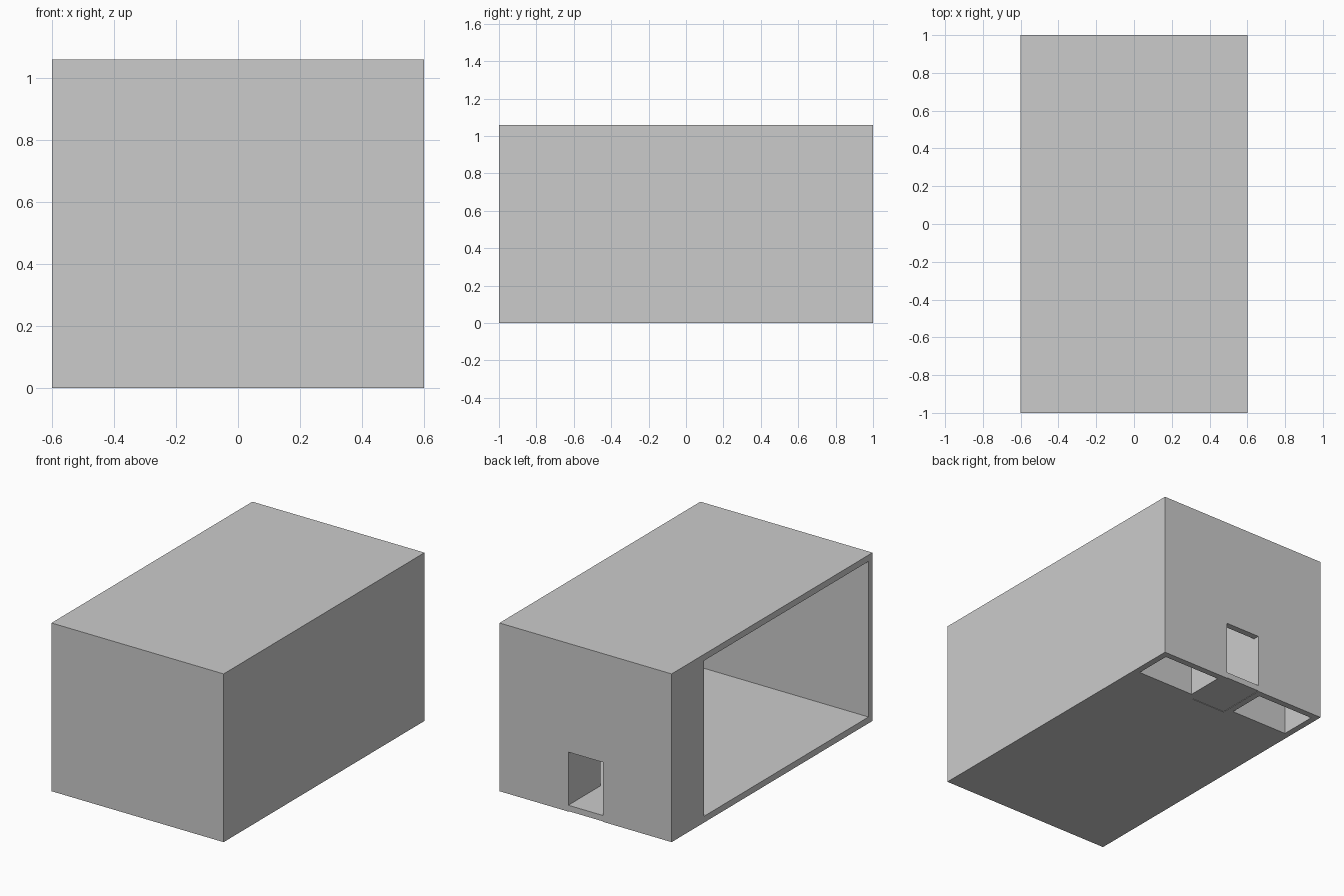
import bpy

if "Cube" in bpy.data.objects:
    bpy.data.objects.remove(bpy.data.objects["Cube"])

W, D, H, T = 0.6, 1.0, 1.06, 0.04     # half width, half depth, height, wall thickness
DOOR, DOOR_TOP = 0.12, 0.375          # half door width, door head height
CLOSET = 0.68                         # front face of the closets
CEIL = H - T


def box(name, x, y, z):
    """Axis-aligned box from (min, max) ranges."""
    bpy.ops.mesh.primitive_cube_add(size=1, location=[(a + b) / 2 for a, b in (x, y, z)])
    ob = bpy.context.object
    ob.name = name
    ob.scale = [b - a for a, b in (x, y, z)]
    bpy.ops.object.transform_apply(location=False, rotation=False, scale=True)
    return ob


def mirrored(name, x, y, z):
    """The same box on the right and left."""
    box(name + "_right", x, y, z)
    box(name + "_left", (-x[1], -x[0]), y, z)


# Main shell: roof, floor, front wall and one full side wall (left side stays open)
box("roof", (-W, W), (-D, D), (CEIL, H))
box("floor", (-W, W), (-D + T, CLOSET), (0, T))
box("front_wall", (-W, W), (-D, -D + T), (0, CEIL))
box("right_wall", (W - T, W), (-D + T, CLOSET), (T, CEIL))

# Passage floor and the wall above the small doorway
box("passage_floor", (-DOOR, DOOR), (CLOSET, D), (0.003, T))
box("door_header", (-DOOR, DOOR), (D - T, D), (DOOR_TOP, CEIL))

# Two tall closets beside the passage, open underneath
mirrored("back_wall", (DOOR, W), (D - T, D), (0, CEIL))
mirrored("closet_outer_wall", (W - T, W), (CLOSET, D - T), (0, CEIL))
mirrored("passage_wall", (DOOR, DOOR + T), (CLOSET, D - T), (0, CEIL))
mirrored("closet_front", (DOOR + T, W - T), (CLOSET, CLOSET + T), (0, CEIL))
